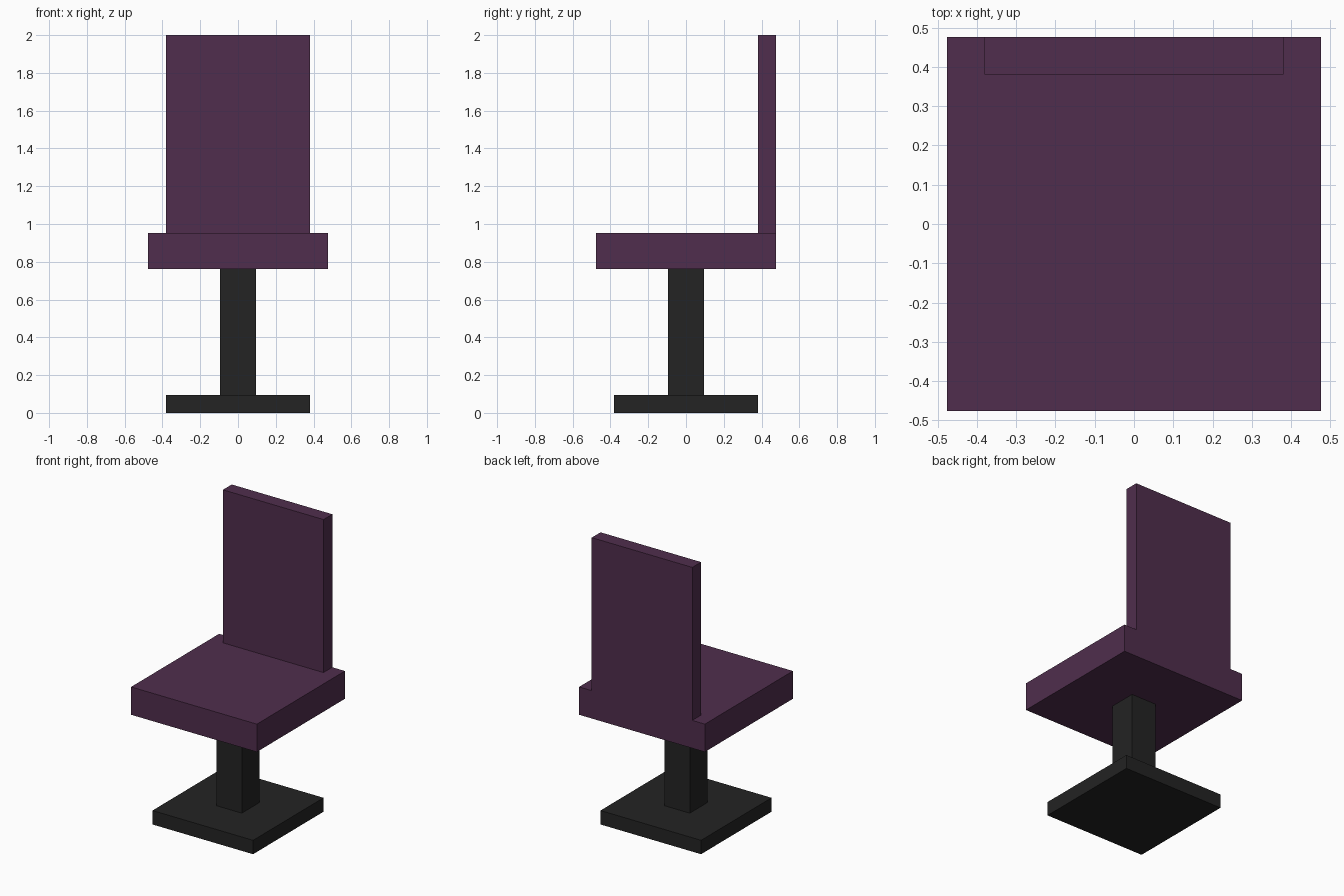
import bpy
import bmesh

if "Cube" in bpy.data.objects:
    bpy.data.objects.remove(bpy.data.objects["Cube"])

U = 2 / 21  # the model sits on a 21-step grid


def material(name, color):
    m = bpy.data.materials.new(name)
    m.diffuse_color = (*color, 1)
    m.use_nodes = True
    m.node_tree.nodes["Principled BSDF"].inputs["Base Color"].default_value = m.diffuse_color
    return m


purple = material("purple upholstery", (0.080, 0.027, 0.074))
black = material("black metal", (0.017, 0.017, 0.017))


def box(name, lo, hi, mat):
    """Axis-aligned box between two corners given in grid steps."""
    bm = bmesh.new()
    bmesh.ops.create_cube(bm, size=1)
    for v in bm.verts:
        v.co = [U * (hi[i] if v.co[i] > 0 else lo[i]) for i in range(3)]
    mesh = bpy.data.meshes.new(name)
    bm.to_mesh(mesh)
    bm.free()
    mesh.materials.append(mat)
    obj = bpy.data.objects.new(name, mesh)
    bpy.context.collection.objects.link(obj)
    return obj


# Pedestal
box("base", (-4, -4, 0), (4, 4, 1), black)
box("column", (-1, -1, 1), (1, 1, 8), black)
# Upholstered parts
box("seat", (-5, -5, 8), (5, 5, 10), purple)
box("backrest", (-4, 4, 10), (4, 5, 21), purple)
